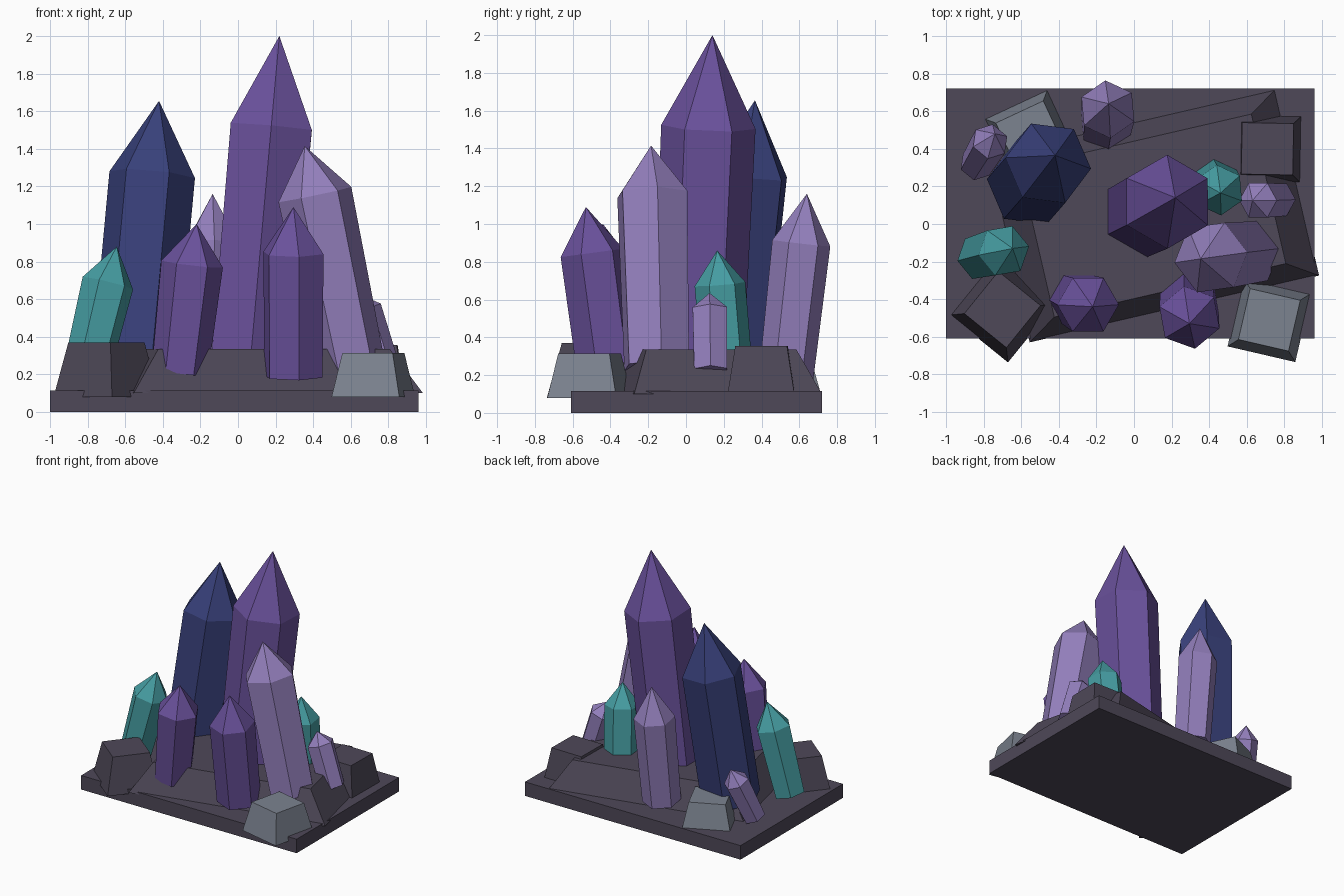
import bpy, bmesh, math
from mathutils import Vector, Matrix

cube = bpy.data.objects.get("Cube")
if cube:
    bpy.data.objects.remove(cube, do_unlink=True)


def material(name, r, g, b):
    """Flat colour given as sRGB bytes, stored linear."""
    col = [((c / 255 + 0.055) / 1.055) ** 2.4 for c in (r, g, b)] + [1.0]
    m = bpy.data.materials.new(name)
    m.use_nodes = True
    m.diffuse_color = col
    bsdf = m.node_tree.nodes["Principled BSDF"]
    bsdf.inputs["Base Color"].default_value = col
    bsdf.inputs["Roughness"].default_value = 0.8
    return m


PURPLE = material("purple crystal", 106, 81, 156)
LILAC = material("lilac crystal", 147, 127, 188)
NAVY = material("navy crystal", 56, 64, 122)
TEAL = material("teal crystal", 70, 158, 163)
DARK = material("dark rock", 78, 72, 88)
GREY = material("grey rock", 124, 131, 144)


def add_object(name, bm, mat):
    bmesh.ops.recalc_face_normals(bm, faces=bm.faces)
    mesh = bpy.data.meshes.new(name)
    bm.to_mesh(mesh)
    bm.free()
    mesh.materials.append(mat)
    ob = bpy.data.objects.new(name, mesh)
    bpy.context.collection.objects.link(ob)
    return ob


def block(name, mat, centre, size, z0, z1, turn=0, taper=1.0):
    """Four-sided block whose top is scaled by taper."""
    bm = bmesh.new()
    bmesh.ops.create_cube(bm, size=1)
    for v in bm.verts:
        k = taper if v.co.z > 0 else 1.0
        v.co = (v.co.x * size[0] * k, v.co.y * size[1] * k, z1 if v.co.z > 0 else z0)
    bm.transform(Matrix.Translation((*centre, 0)) @ Matrix.Rotation(math.radians(turn), 4, "Z"))
    return add_object(name, bm, mat)


def crystal(name, mat, base, tip, r_base, r_top, turn=0, shoulder=0.73):
    """Six-sided prism leaning from base to tip, closed by a point."""
    base, axis = Vector(base), Vector(tip) - Vector(base)
    length = axis.length
    bm = bmesh.new()
    rings = []
    for radius, z in ((r_base, 0), (r_top, length * shoulder)):
        angles = [math.radians(turn + 60 * i) for i in range(6)]
        rings.append([bm.verts.new((radius * math.cos(a), radius * math.sin(a), z)) for a in angles])
    point = bm.verts.new((0, 0, length))
    low, high = rings
    bm.faces.new(low)
    for i in range(6):
        j = (i + 1) % 6
        bm.faces.new((low[i], low[j], high[j], high[i]))
        bm.faces.new((high[i], high[j], point))
    lean = Vector((0, 0, 1)).rotation_difference(axis).to_matrix().to_4x4()
    bm.transform(Matrix.Translation(base) @ lean)
    return add_object(name, bm, mat)


# Ground slab and raised platform
block("ground_slab", DARK, (-0.02, 0.055), (1.96, 1.33), 0, 0.115)
block("raised_platform", DARK, (0.1, 0.045), (1.58, 1.02), 0.1, 0.335, 13, 0.8)

# Corner rocks
block("front_right_rock", DARK, (-0.7, -0.455), (0.4, 0.4), 0.08, 0.37, -39, 0.72)
block("front_left_rock", GREY, (0.72, -0.51), (0.37, 0.375), 0.08, 0.315, -13, 0.74)
block("back_left_rock", DARK, (0.71, 0.4), (0.36, 0.36), 0.08, 0.355, -1, 0.76)
block("back_right_rock", GREY, (-0.55, 0.47), (0.376, 0.376), 0.08, 0.31, 25, 0.74)

# Large crystals
crystal("main_crystal", PURPLE, (0.06, 0.06, 0.2), (0.22, 0.14, 2.0), 0.24, 0.25, 30)
crystal("navy_crystal", NAVY, (-0.555, 0.21, 0.2), (-0.42, 0.365, 1.655), 0.23, 0.23, -7)
crystal("leaning_crystal", LILAC, (0.6, -0.155, 0.24), (0.355, -0.185, 1.415), 0.185, 0.2, 8, 0.78)

# Medium crystals
crystal("front_left_crystal", PURPLE, (0.295, -0.41, 0.19), (0.295, -0.53, 1.09), 0.165, 0.17, -20)
crystal("front_right_crystal", PURPLE, (-0.31, -0.4, 0.21), (-0.22, -0.44, 1.0), 0.15, 0.165, 0)
crystal("back_crystal", LILAC, (-0.15, 0.53, 0.19), (-0.135, 0.64, 1.16), 0.145, 0.155, 35)

# Small crystals
crystal("right_teal_crystal", TEAL, (-0.82, -0.175, 0.16), (-0.645, -0.13, 0.88), 0.125, 0.14, 10)
crystal("left_teal_crystal", TEAL, (0.43, 0.22, 0.2), (0.46, 0.165, 0.86), 0.135, 0.135, 35)
crystal("left_small_crystal", LILAC, (0.765, 0.13, 0.22), (0.63, 0.125, 0.635), 0.1, 0.105, 0, 0.78)
crystal("right_small_crystal", LILAC, (-0.84, 0.315, 0.16), (-0.74, 0.48, 0.58), 0.09, 0.1, 20, 0.75)
